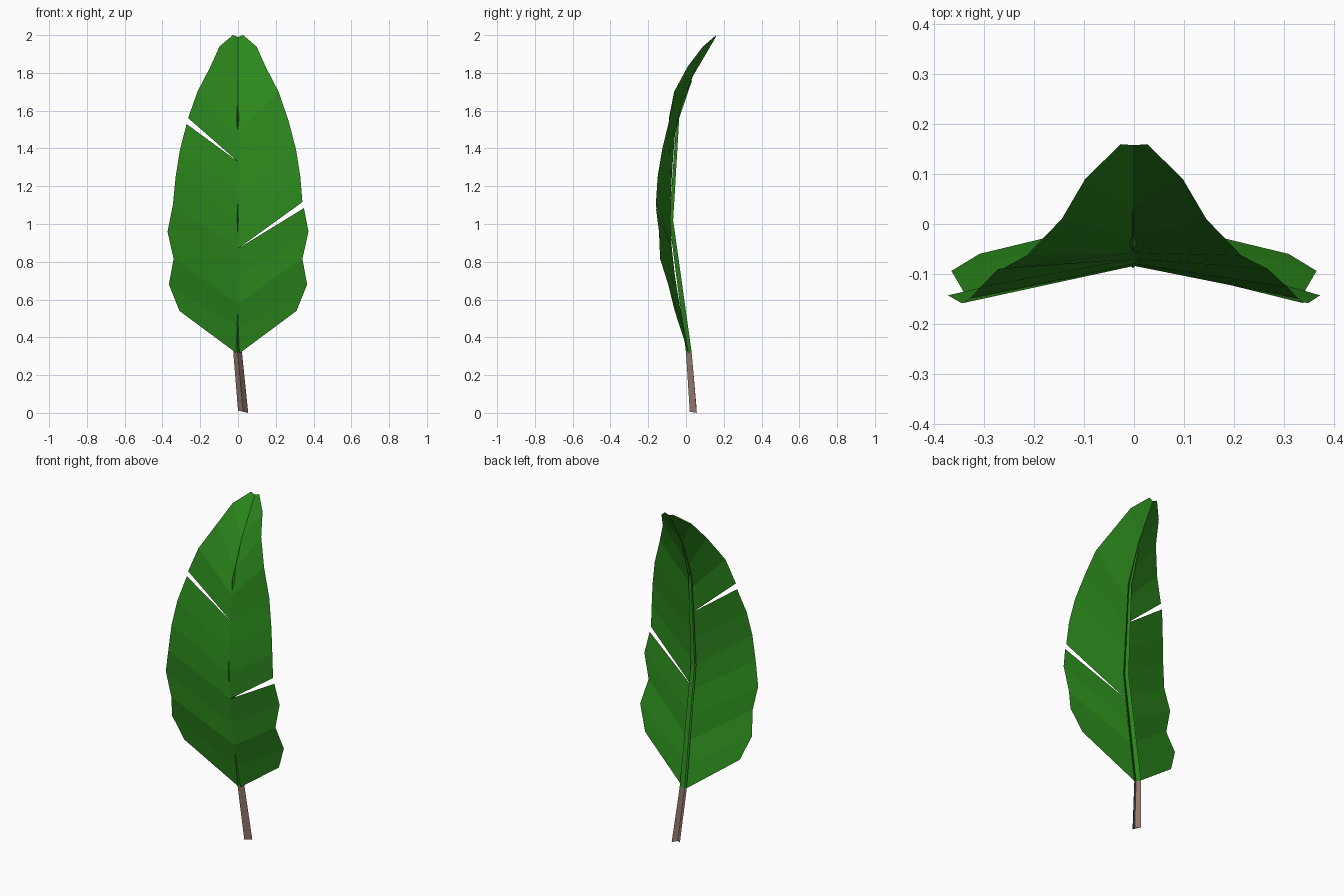
import bpy

if "Cube" in bpy.data.objects:
    bpy.data.objects.remove(bpy.data.objects["Cube"])


def material(name, color):
    m = bpy.data.materials.new(name)
    m.diffuse_color = (*color, 1)
    m.use_nodes = True
    m.node_tree.nodes["Principled BSDF"].inputs["Base Color"].default_value = m.diffuse_color
    return m


def add_mesh(name, verts, faces, mat):
    me = bpy.data.meshes.new(name)
    me.from_pydata(verts, [], faces)
    me.update()
    ob = bpy.data.objects.new(name, me)
    bpy.context.collection.objects.link(ob)
    me.materials.append(mat)
    return ob


green = material("leaf green", (0.025, 0.25, 0.012))
brown = material("stalk brown", (0.3, 0.2, 0.16))

# Fold stations: rib z, rib y, edge half width, edge z, edge y
FOLDS = [
    (0.31, 0.015, 0.31, 0.54, -0.06),
    (0.45, -0.012, 0.366, 0.68, -0.094),
    (0.58, -0.035, 0.341, 0.815, -0.137),
    (0.72, -0.058, 0.373, 0.96, -0.143),
    (0.87, -0.075, 0.345, 1.10, -0.159),
    (1.02, -0.084, 0.33, 1.25, -0.15),
    (1.17, -0.080, 0.308, 1.39, -0.127),
    (1.33, -0.070, 0.268, 1.545, -0.09),
    (1.48, -0.058, 0.215, 1.70, -0.063),
    (1.62, -0.025, 0.145, 1.835, 0.01),
    (1.78, 0.035, 0.098, 1.94, 0.09),
    (1.99, 0.158, 0.027, 2.0, 0.16),
]


def blade(name, side, tear):
    """One half of the leaf, with a wedge-shaped tear at one fold."""
    verts, faces = [], []
    for i in range(len(FOLDS) - 1):
        n = len(verts)
        for k in (i, i + 1):
            rz, ry, w, ez, ey = FOLDS[k]
            if k == tear:
                s = -1 if k == i + 1 else 1
                ez += 0.016 * s
                w -= 0.004 * s
            verts += [(0, ry, rz), (side * w, ey, ez)]
        quad = (n, n + 1, n + 3, n + 2)
        faces.append(quad if side > 0 else quad[::-1])
    return add_mesh(name, verts, faces, green)


blade("left_blade", -1, 7)
blade("right_blade", 1, 4)


def ribbed_bar(name, stations, mat):
    """Chevron-section bar; station = x, z, front y, back y, half width, tilt."""
    verts, faces = [], []
    for x, z, front, back, w, tilt in stations:
        mid = (front + back) / 2
        verts += [(x, front, z), (x + w, back, z - tilt),
                  (x, mid, z), (x - w, back, z + tilt)]
    for i in range(len(stations) - 1):
        a = i * 4
        for j in range(4):
            k = (j + 1) % 4
            faces.append((a + j, a + k, a + 4 + k, a + 4 + j))
    e = len(verts) - 4
    faces += [(3, 2, 1, 0), (e, e + 1, e + 2, e + 3)]
    return add_mesh(name, verts, faces, mat)


# Stalk below the leaf
ribbed_bar("stalk", [
    (0.027, 0.006, 0.02, 0.057, 0.027, 0.006),
    (-0.002, 0.32, 0.0, 0.03, 0.023, 0.0),
], brown)

# Midrib along the back of the leaf
ribbed_bar("midrib", [
    (-0.002, 0.32, 0.0, 0.03, 0.023, 0.0),
    (-0.002, 1.02, -0.089, -0.068, 0.018, 0.0),
    (-0.002, 1.56, -0.05, -0.036, 0.012, 0.0),
    (-0.002, 1.76, 0.024, 0.032, 0.005, 0.0),
], green)
